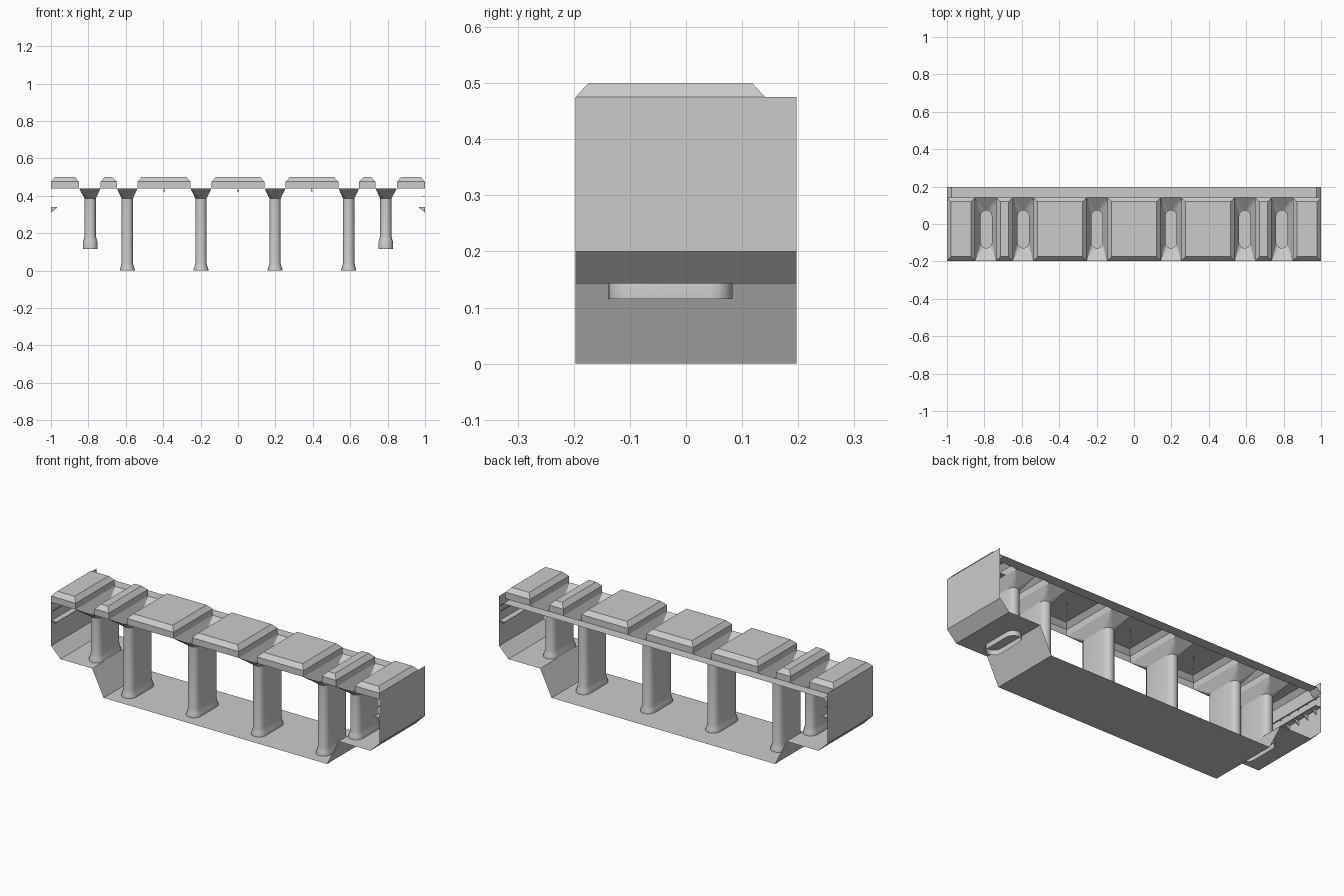
import bpy, bmesh
from math import cos, sin, pi, radians

if "Cube" in bpy.data.objects:
    bpy.data.objects.remove(bpy.data.objects["Cube"])

Y0, Y1, YB = -0.197, 0.197, 0.141      # front, back, rear edge of coffers
YC, HY = (Y0 + YB) / 2, (YB - Y0) / 2  # coffer / pillar row centre and half depth
ZC = 0.44                              # ceiling level


def make(name, verts, faces, smooth=False):
    me = bpy.data.meshes.new(name)
    bm = bmesh.new()
    vs = [bm.verts.new(v) for v in verts]
    for f in faces:
        bm.faces.new([vs[i] for i in f])
    bmesh.ops.remove_doubles(bm, verts=bm.verts, dist=1e-5)
    bmesh.ops.recalc_face_normals(bm, faces=bm.faces)
    bm.to_mesh(me)
    bm.free()
    ob = bpy.data.objects.new(name, me)
    bpy.context.collection.objects.link(ob)
    if smooth:
        bpy.ops.object.select_all(action='DESELECT')
        ob.select_set(True)
        bpy.context.view_layer.objects.active = ob
        bpy.ops.object.shade_smooth_by_angle(angle=radians(35))
    return ob


def sheet(name, profile, ya, yb):
    """Open x-z profile swept along y."""
    n = len(profile)
    verts = [(x, y, z) for y in (ya, yb) for x, z in profile]
    return make(name, verts, [(i, i + 1, n + i + 1, n + i) for i in range(n - 1)])


def box(name, c, s):
    verts = [(c[0] + sx * s[0] / 2, c[1] + sy * s[1] / 2, c[2] + sz * s[2] / 2)
             for sz in (-1, 1) for sx, sy in ((-1, -1), (1, -1), (1, 1), (-1, 1))]
    faces = [(3, 2, 1, 0), (4, 5, 6, 7)] + [(i, (i + 1) % 4, 4 + (i + 1) % 4, 4 + i) for i in range(4)]
    return make(name, verts, faces)


def rect(xa, xb, ya, yb, z):
    return [(xa, ya, z), (xb, ya, z), (xb, yb, z), (xa, yb, z)]


def loft(rings):
    n = len(rings[0])
    verts = [v for r in rings for v in r]
    faces = [(k * n + i, k * n + (i + 1) % n, (k + 1) * n + (i + 1) % n, (k + 1) * n + i)
             for k in range(len(rings) - 1) for i in range(n)]
    return verts, faces


STEPS = 5


def stadium(x, hx, hy, z):
    """Rounded slot outline, grouped by quadrant."""
    pts = []
    for q in range(4):
        cy = (hy - hx) * (1 if q < 2 else -1)
        for k in range(STEPS):
            a = (q + k / (STEPS - 1)) * pi / 2
            pts.append((x + hx * cos(a), YC + cy + hx * sin(a), z))
    return pts


# floor trough and end walls
half = [(1, 0.475), (1, 0.2), (0.943, 0.143), (0.75, 0.143), (0.68, 0)]
sheet("floor_and_walls", half + [(-x, z) for x, z in reversed(half)], Y0, Y1)

# rear ceiling strip with sloped ends
sheet("rear_ceiling_strip", [(-1, 0.415), (-0.975, ZC), (0.975, ZC), (1, 0.415)], YB, Y1)

# ceiling coffers: open-bottomed shells with a bevelled top
B = 0.022
coffers = [(0.85, 1), (0.648, 0.735), (0.254, 0.537)]
coffers = [(-0.142, 0.142)] + coffers + [(-b, -a) for a, b in coffers]
for xa, xb in coffers:
    verts, faces = loft([rect(xa, xb, Y0, YB, ZC), rect(xa, xb, Y0, YB, 0.475),
                         rect(xa + B, xb - B, Y0 + B, YB - B, 0.499)])
    faces.append((8, 9, 10, 11))
    if xb == 1:
        faces.remove((1, 2, 6, 5))     # the end wall already closes this side
    if xa == -1:
        faces.remove((3, 0, 4, 7))
    make("ceiling_coffer", verts, faces)

# pillars and their funnel capitals
for x, xa, xb, short in [(s * a, b, c, t) for s in (-1, 1) for a, b, c, t in (
        (0.79, 0.735, 0.85, True), (0.592, 0.537, 0.648, False), (0.198, 0.142, 0.254, False))]:
    w = (xb - xa) / 2
    z = 0.115 if short else 0.0
    lift = 0.035 if short else 0.006
    rings = [(z, 0.04, 0.111), (z + lift, 0.04, 0.111), (z + lift + 0.014, 0.035, 0.106),
             (z + lift + 0.034, 0.03, 0.101), (0.385, 0.03, 0.101)]
    make("pillar", *loft([stadium(x, hx, hy, h) for h, hx, hy in rings]), smooth=True)
    cx = (xa + xb) / 2 * (1 if x > 0 else -1)
    corners = [(cx + sx * w, YC + sy * HY, ZC)
               for sx, sy in ((1, 1), (-1, 1), (-1, -1), (1, -1)) for _ in range(STEPS)]
    make("pillar_capital", *loft([stadium(x, 0.03, 0.101, 0.385), corners]))

# service ledges on both end walls: plank, rails, posts, triangular brackets
for s in (-1, 1):
    box("ledge_plank", (s * 0.983, 0, 0.338), (0.032, Y1 - Y0, 0.002))
    box("ledge_rail", (s * 0.988, 0, 0.395), (0.004, Y1 - Y0, 0.004))
    for i in range(6):
        y = -0.164 + i * 0.0656
        tri = [(s, 0.31), (s, 0.337), (s * 0.966, 0.337)]
        verts = [(px, y + d, pz) for d in (-0.0015, 0.0015) for px, pz in tri]
        make("ledge_bracket", verts, [(0, 1, 2), (5, 4, 3), (0, 3, 4, 1), (1, 4, 5, 2), (2, 5, 3, 0)])
        box("rail_mount", (s * 0.994, y, 0.395), (0.012, 0.003, 0.003))

# small lamps hanging in the large coffers
for x in (-0.395, 0, 0.395):
    box("lamp_rod", (x, YC, 0.465), (0.002, 0.002, 0.068))
    box("lamp_head", (x, YC, 0.428), (0.009, 0.009, 0.008))
